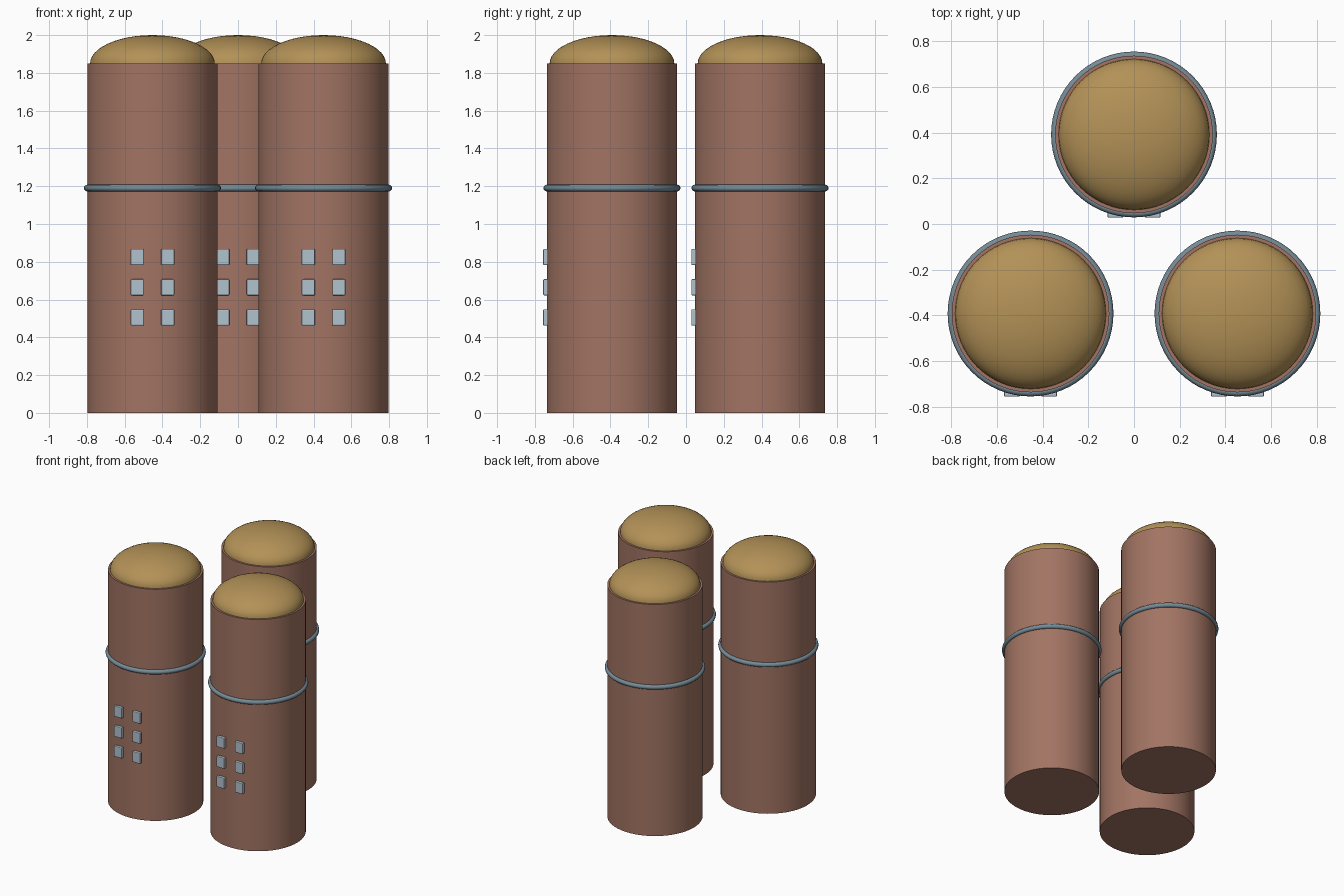
import bpy, math

if "Cube" in bpy.data.objects:
    bpy.data.objects.remove(bpy.data.objects["Cube"])

def material(name, rgb):
    m = bpy.data.materials.new(name)
    m.diffuse_color = (*rgb, 1)
    m.use_nodes = True
    m.node_tree.nodes["Principled BSDF"].inputs["Base Color"].default_value = m.diffuse_color
    return m

BRICK = material("brick_brown", (0.36, 0.175, 0.125))
GOLD = material("ochre_gold", (0.45, 0.285, 0.095))
STEEL = material("blue_grey_steel", (0.18, 0.26, 0.31))
GLASS = material("pale_glass", (0.44, 0.54, 0.62))

RADIUS, WALL_TOP = 0.345, 1.85

def finish(name, mat, smooth=True):
    ob = bpy.context.object
    ob.name = name
    ob.data.materials.append(mat)
    if smooth:
        bpy.ops.object.shade_smooth_by_angle(angle=math.radians(35))
    return ob

def lathe(name, profile, x, y, mat, steps=64):
    """Revolve (radius, height) points; zero-radius points become poles."""
    verts, rings, faces = [], [], []
    for r, z in profile:
        n = steps if r > 1e-6 else 1
        rings.append([len(verts) + i for i in range(n)])
        verts += [(r * math.cos(2 * math.pi * i / steps),
                   r * math.sin(2 * math.pi * i / steps), z) for i in range(n)]
    for a, b in zip(rings, rings[1:]):
        for i in range(steps):
            j = (i + 1) % steps
            quad = [a[i % len(a)], a[j % len(a)], b[j % len(b)], b[i % len(b)]]
            faces.append(list(dict.fromkeys(quad)))
    me = bpy.data.meshes.new(name)
    me.from_pydata(verts, [], faces)
    ob = bpy.data.objects.new(name, me)
    bpy.context.collection.objects.link(ob)
    ob.location = (x, y, 0)
    bpy.ops.object.select_all(action='DESELECT')
    ob.select_set(True)
    bpy.context.view_layer.objects.active = ob
    return finish(name, mat)

def tower(tag, x, y):
    # Cylindrical wall
    bpy.ops.mesh.primitive_cylinder_add(vertices=64, radius=RADIUS, depth=WALL_TOP,
                                        location=(x, y, WALL_TOP / 2))
    finish(tag + "_wall", BRICK)
    # Shallow domed roof
    arc = [(0.33 * math.cos(t * math.pi / 24), WALL_TOP + 0.15 * math.sin(t * math.pi / 24))
           for t in range(12)]
    lathe(tag + "_dome", arc + [(0, 2.0)], x, y, GOLD)
    # Band around the wall
    bpy.ops.mesh.primitive_torus_add(major_segments=64, minor_segments=12,
                                     major_radius=RADIUS, minor_radius=0.018,
                                     location=(x, y, 1.19))
    finish(tag + "_band", STEEL)
    # Two columns of three windows on the front
    for row, z in enumerate((0.505, 0.665, 0.825)):
        for side in (-1, 1):
            bpy.ops.mesh.primitive_cube_add(size=1, location=(x + side * 0.081, y - 0.351, z))
            bpy.context.object.scale = (0.07, 0.026, 0.086)
            bpy.ops.object.transform_apply(location=False, rotation=False, scale=True)
            ob = finish(f"{tag}_window_{row}_{'left' if side < 0 else 'right'}", GLASS, False)
            bevel = ob.modifiers.new("soft_edges", 'BEVEL')
            bevel.width, bevel.segments = 0.005, 2

tower("left_tower", -0.453, -0.392)
tower("right_tower", 0.453, -0.392)
tower("back_tower", 0, 0.392)
